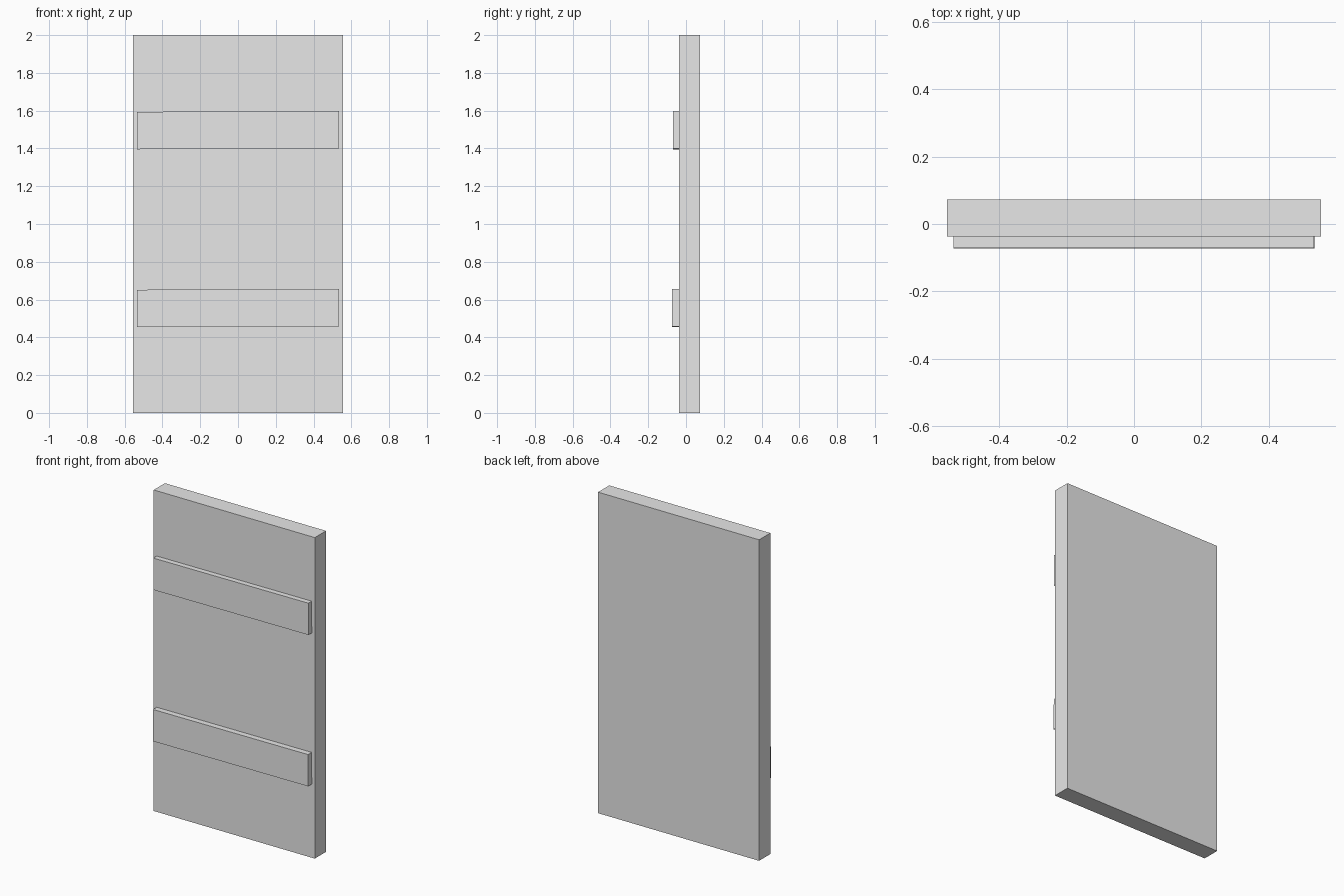
import bpy
from math import radians

default_cube = bpy.data.objects.get("Cube")
if default_cube:
    bpy.data.objects.remove(default_cube, do_unlink=True)

# Single plain grey material
grey = bpy.data.materials.new("light_grey")
grey.use_nodes = True
colour = (0.8, 0.8, 0.8, 1)
grey.diffuse_color = colour
grey.node_tree.nodes["Principled BSDF"].inputs["Base Color"].default_value = colour


def box(name, low, high, tilt=0):
    """Box between two corners, tilted about the front-back axis."""
    centre = [(a + b) / 2 for a, b in zip(low, high)]
    bpy.ops.mesh.primitive_cube_add(size=1, location=centre, rotation=(0, tilt, 0))
    obj = bpy.context.object
    obj.name = name
    obj.scale = [b - a for a, b in zip(low, high)]
    bpy.ops.object.transform_apply(location=False, rotation=False, scale=True)
    obj.data.materials.append(grey)
    return obj


# Main upright panel
box("panel", (-0.555, -0.037, 0), (0.555, 0.073, 2))

# Two battens across the front, each hung very slightly askew
for name, front, bottom in (("lower_batten", -0.073, 0.456),
                            ("upper_batten", -0.07, 1.398)):
    box(name, (-0.534, front, bottom), (0.534, -0.03, bottom + 0.198), radians(-0.25))
